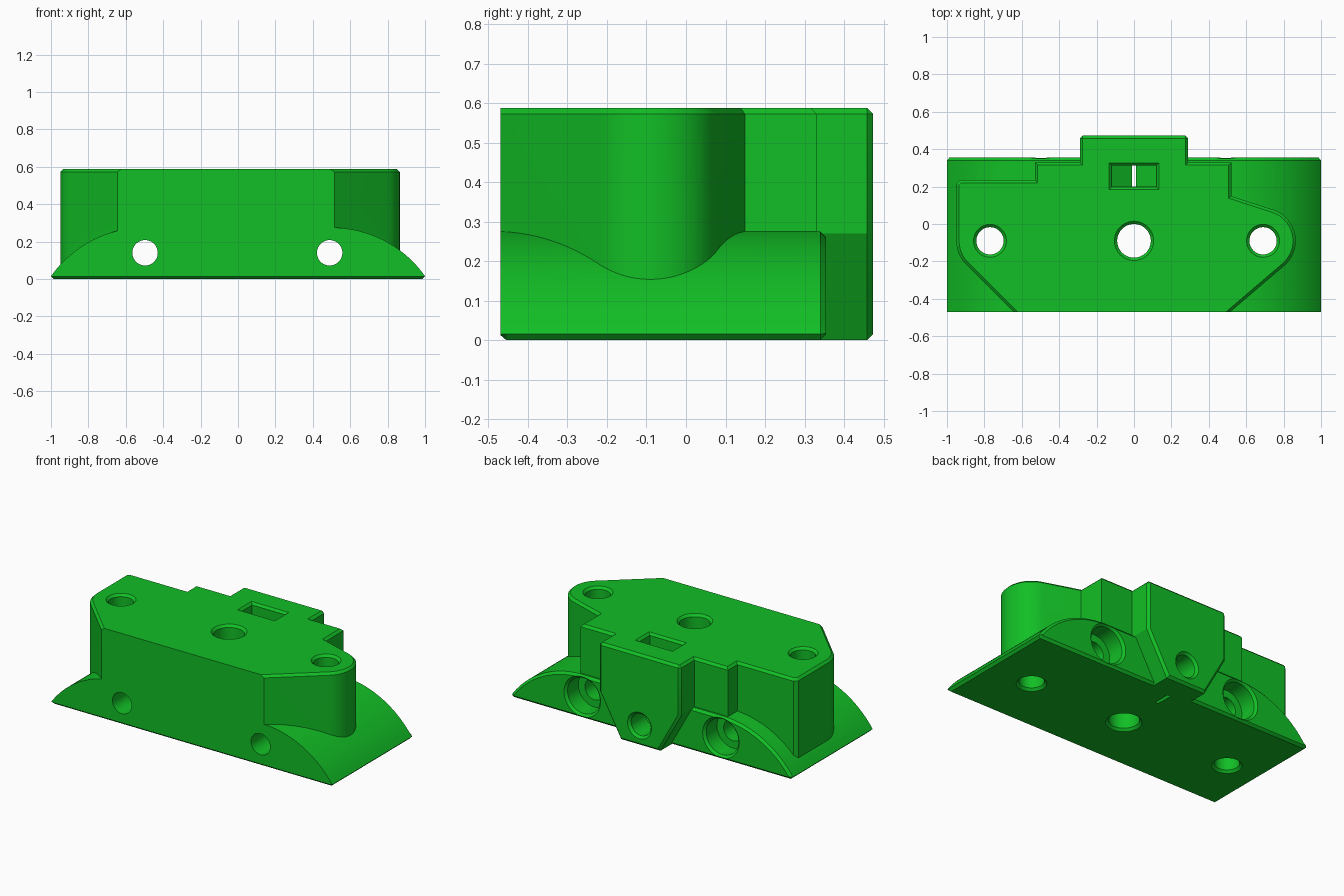
import bpy, bmesh, math

if "Cube" in bpy.data.objects:
    bpy.data.objects.remove(bpy.data.objects["Cube"])

C = 0.015                                   # chamfer size
FRONT, BACK, TOP = -0.47, 0.355, 0.588

green = bpy.data.materials.new("green plastic")
green.diffuse_color = (0.006, 0.52, 0.019, 1)
green.use_nodes = True
green.node_tree.nodes["Principled BSDF"].inputs["Base Color"].default_value = green.diffuse_color


def finish(name, bm):
    bmesh.ops.recalc_face_normals(bm, faces=bm.faces[:])
    if bm.calc_volume(signed=True) < 0:
        bmesh.ops.reverse_faces(bm, faces=bm.faces[:])
    me = bpy.data.meshes.new(name)
    bm.to_mesh(me)
    bm.free()
    ob = bpy.data.objects.new(name, me)
    bpy.context.collection.objects.link(ob)
    me.materials.append(green)
    return ob


def place(axis, u, v, w):
    return (u, v, w) if axis == 'z' else (u, w, v)


def skin(axis, loops):
    """Closed solid through (position, outline) loops along an axis."""
    bm = bmesh.new()
    rings = [[bm.verts.new(place(axis, u, v, w)) for u, v in pts] for w, pts in loops]
    bm.faces.new(rings[0])
    bm.faces.new(rings[-1])
    n = len(rings[0])
    for p, q in zip(rings, rings[1:]):
        for k in range(n):
            m = (k + 1) % n
            bm.faces.new((p[k], p[m], q[m], q[k]))
    bmesh.ops.recalc_face_normals(bm, faces=bm.faces[:])
    return bm


def prism(name, pts, axis, a, b, chamfer=None):
    """Extrude an outline along an axis, chamfering edges picked by a rule."""
    bm = skin(axis, [(a, pts), (b, pts)])
    if chamfer:
        edges = [e for e in bm.edges if chamfer(e.verts[0].co, e.verts[1].co)]
        bmesh.ops.bevel(bm, geom=edges, offset=C, offset_type='OFFSET',
                        segments=1, profile=0.5, affect='EDGES')
    return finish(name, bm)


def arc(cx, cy, r, a0, a1, n):
    return [(cx + r * math.cos(math.radians(a0 + (a1 - a0) * i / n)),
             cy + r * math.sin(math.radians(a0 + (a1 - a0) * i / n)))
            for i in range(n + 1)]


def lathe(name, axis, u, v, profile):
    """Round cutter from (radius, position) pairs along an axis."""
    return finish(name, skin(axis, [(t, arc(u, v, r, 0, 352.5, 47)) for r, t in profile]))


def same(a, b, i, value):
    return abs(a[i] - value) < 1e-4 and abs(b[i] - value) < 1e-4


def volume(me):
    bm = bmesh.new()
    bm.from_mesh(me)
    vol = bm.calc_volume(signed=True)
    bm.free()
    return vol


def combine(base, tool, op):
    """Boolean with a sanity check on the resulting volume."""
    old = volume(base.data)
    for solver in ('MANIFOLD', 'EXACT'):
        mod = base.modifiers.new("join", 'BOOLEAN')
        mod.object, mod.operation, mod.solver = tool, op, solver
        bpy.context.view_layer.update()
        dg = bpy.context.evaluated_depsgraph_get()
        me = bpy.data.meshes.new_from_object(base.evaluated_get(dg))
        base.modifiers.remove(mod)
        new = volume(me)
        good = new > old * 1.001 if op == 'UNION' else old * 0.8 < new < old * 0.99999
        if good:
            base.data = me
            break
    if good or op == 'DIFFERENCE':
        bpy.data.objects.remove(tool)


# Base: flat top with rounded shoulders, chamfered below and at the back
R, ZC = 0.61, 0.275 - 0.61
start = math.degrees(math.asin((C - ZC) / R))
right = [(0.985, 0)] + arc(0.5, ZC, R, start, 90, 24)
section = right + [(-x, z) for x, z in reversed(right)]


def shrink(p):
    x, z = p
    cx, k = math.copysign(0.5, x), (R - C) / R
    return cx + (x - cx) * k, max(ZC + (z - ZC) * k, C + 0.002 * (z > 0.001))


base = finish("mount_base", skin('y', [
    (FRONT, [(x, max(z, C - 0.002 * (z < 0.001))) for x, z in section]),
    (FRONT + C, section), (BACK - C, section),
    (BACK, [shrink(p) for p in section])]))

# Upper body: asymmetric outline with a rounded arm on the right
outline = ([(-0.644, FRONT), (0.515, FRONT)]
           + arc(0.69, -0.09, 0.175, -49.5, 72, 20)
           + [(0.52, 0.149), (0.52, 0.33), (-0.53, 0.33), (-0.53, 0.235),
              (-0.93, 0.235), (-0.95, 0.215)]
           + arc(-0.77, -0.09, 0.18, 180, 225, 10))
body = prism("upper_body", outline, 'z', 0.05, TOP,
             lambda a, b: same(a, b, 2, TOP) and not same(a, b, 1, FRONT))

# Rear tower: tapers inwards towards the bottom
tower = prism("rear_tower", [(-0.14, 0), (0.14, 0), (0.29, 0.27), (0.29, TOP),
                             (-0.29, TOP), (-0.29, 0.27)], 'y', 0.22, 0.473,
              lambda a, b: same(a, b, 1, 0.473)
              or (same(a, b, 2, TOP) and not same(a, b, 1, 0.22)))

cutters = []
# Vertical through holes with chamfered rims
for x, r in ((-0.77, 0.073), (0.0, 0.09), (0.69, 0.073)):
    cutters.append(lathe("bolt_hole", 'z', x, -0.09,
                         [(r + 2 * C, -C), (r, C), (r, TOP - C), (r + 2 * C, TOP + C)]))
# Front-to-back holes with a wide counterbore at the back
for x in (-0.497, 0.49):
    cutters.append(lathe("cross_hole", 'y', x, 0.14,
                         [(0.068, -0.6), (0.068, 0.23), (0.115, 0.231),
                          (0.115, BACK - C), (0.115 + 2 * C, BACK + C)]))
# Screw hole in the tower
cutters.append(lathe("screw_hole", 'y', 0, 0.13,
                     [(0.07, 0.12), (0.07, 0.473 - C), (0.07 + 2 * C, 0.473 + C)]))
# Nut pocket with a pointed floor, and its flared mouth
cutters.append(prism("nut_pocket", [(0, -0.006), (0.118, 0.063), (0.118, 0.7),
                                    (-0.118, 0.7), (-0.118, 0.063)], 'y', 0.2, 0.312))
corners = ((-1, -1), (1, -1), (1, 1), (-1, 1))
cutters.append(finish("pocket_mouth", skin('z', [
    (TOP - C + d, [(sx * (0.118 + d), 0.256 + sy * (0.056 + d)) for sx, sy in corners])
    for d in (0.001, 2 * C)])))

# Join the solids, then cut the holes
for part in (body, tower):
    combine(base, part, 'UNION')
for cutter in cutters:
    combine(base, cutter, 'DIFFERENCE')

# Smooth the round walls, keep the edges sharp
base.name = "mount_block"
for ob in bpy.context.scene.objects:
    ob.select_set(True)
bpy.context.view_layer.objects.active = base
bpy.ops.object.shade_smooth_by_angle(angle=math.radians(25))
